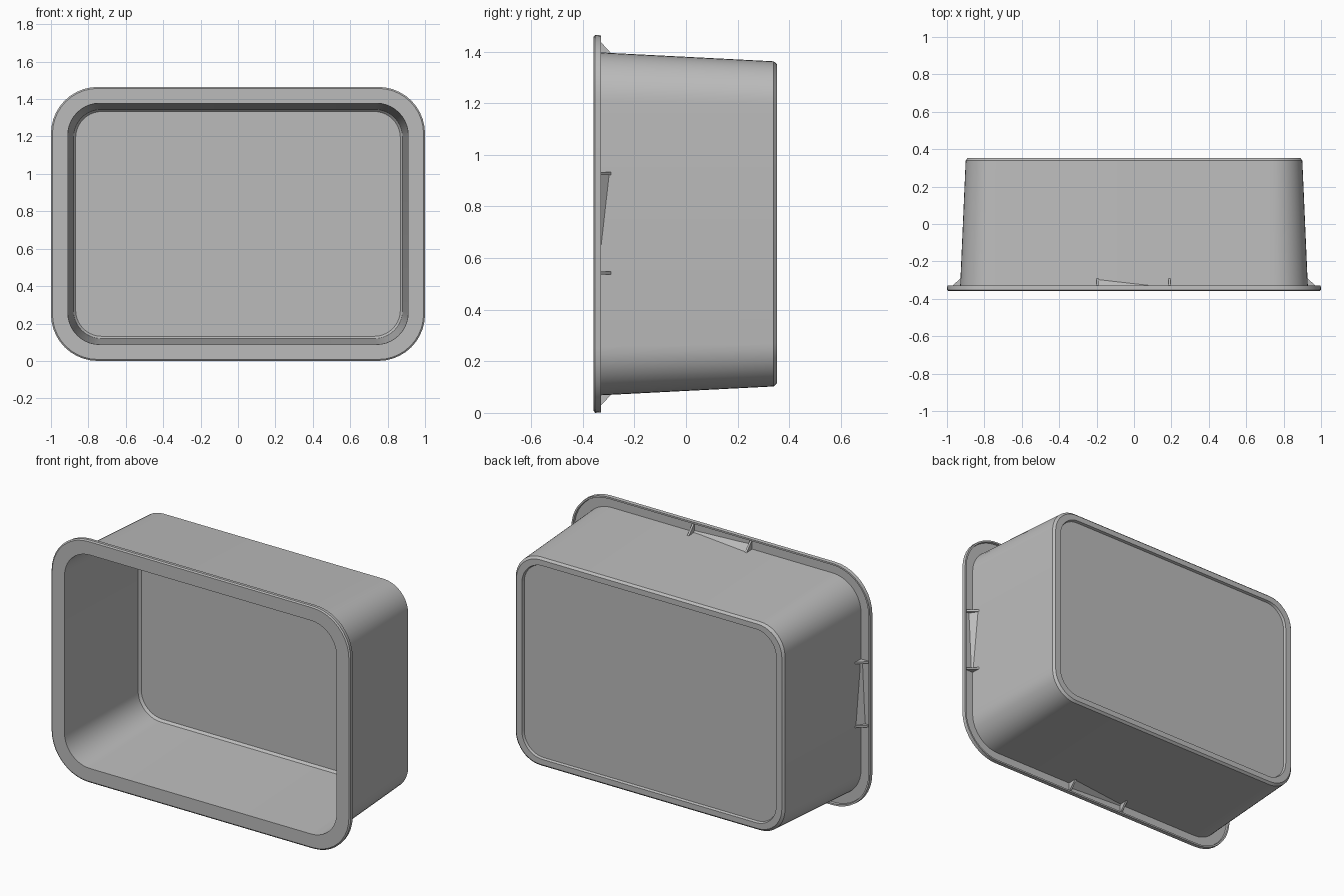
import bpy, bmesh, math
from mathutils import Vector

if "Cube" in bpy.data.objects:
    bpy.data.objects.remove(bpy.data.objects["Cube"])

CZ = 0.7325   # height of the tray centre

grey = bpy.data.materials.new("grey_plastic")
grey.diffuse_color = (0.5, 0.5, 0.5, 1)
grey.use_nodes = True
grey.node_tree.nodes["Principled BSDF"].inputs["Base Color"].default_value = grey.diffuse_color


def rounded_loop(bm, hx, hz, r, y, seg=10):
    """Rounded rectangle of vertices in the xz plane."""
    verts = []
    for k, (sx, sz) in enumerate([(1, 1), (-1, 1), (-1, -1), (1, -1)]):
        for i in range(seg + 1):
            a = math.pi / 2 * (k + i / seg)
            verts.append(bm.verts.new((sx * (hx - r) + r * math.cos(a), y,
                                       CZ + sz * (hz - r) + r * math.sin(a))))
    return verts


def finish(bm, name, smooth=False):
    bmesh.ops.recalc_face_normals(bm, faces=bm.faces)
    me = bpy.data.meshes.new(name)
    bm.to_mesh(me)
    bm.free()
    ob = bpy.data.objects.new(name, me)
    bpy.context.collection.objects.link(ob)
    me.materials.append(grey)
    if smooth:
        bpy.ops.object.select_all(action='DESELECT')
        ob.select_set(True)
        bpy.context.view_layer.objects.active = ob
        bpy.ops.object.shade_smooth_by_angle(angle=math.radians(25))
    return ob


# Tray: half width, half height, corner radius, depth, from outer base to inner floor
profile = [
    (0.845, 0.580, 0.130, 0.338),    # recessed base panel
    (0.850, 0.585, 0.135, 0.353),    # foot ring
    (0.888, 0.618, 0.160, 0.353),
    (0.900, 0.630, 0.165, 0.340),    # outer wall
    (0.930, 0.665, 0.190, -0.344),
    (0.986, 0.7185, 0.236, -0.344),  # underside of the flange
    (0.988, 0.7205, 0.238, -0.330),  # turned lip
    (0.998, 0.7305, 0.248, -0.330),
    (1.000, 0.7325, 0.250, -0.352),
    (0.992, 0.7245, 0.242, -0.358),  # front of the flange
    (0.910, 0.645, 0.170, -0.358),   # opening
    (0.880, 0.613, 0.150, 0.302),    # inner wall
    (0.868, 0.601, 0.140, 0.316),    # inner floor
]
bm = bmesh.new()
loops = [rounded_loop(bm, *p) for p in profile]
for a, b in zip(loops, loops[1:]):
    n = len(a)
    for i in range(n):
        j = (i + 1) % n
        bm.faces.new((a[i], a[j], b[j], b[i]))
bm.faces.new(loops[0])
bm.faces.new(loops[-1])
finish(bm, "tray", smooth=True)


def prism(bm, a, b):
    """Solid between two triangles."""
    a = [bm.verts.new(v) for v in a]
    b = [bm.verts.new(v) for v in b]
    bm.faces.new(a)
    bm.faces.new(b[::-1])
    for i in range(3):
        j = (i + 1) % 3
        bm.faces.new((a[i], b[i], b[j], a[j]))


# Each side of the flange: outward direction, running direction, wall and lip distance
sides = {
    "top": ((0, 1), (1, 0), 0.665, 0.722),
    "right": ((1, 0), (0, -1), 0.930, 0.990),
    "bottom": ((0, -1), (-1, 0), 0.665, 0.722),
    "left": ((-1, 0), (0, 1), 0.930, 0.990),
}
for name, (out, run, wall, lip) in sides.items():
    def at(t, d, y):
        return Vector((out[0] * d + run[0] * t, y, CZ + out[1] * d + run[1] * t))

    def triangle(t, top, edge):
        return [at(t, wall - 0.008, -0.346), at(t, edge, -0.346), at(t, wall - 0.004, top)]

    # Pair of triangular stacking ribs
    bm = bmesh.new()
    for t in (-0.195, 0.19):
        prism(bm, triangle(t - 0.006, -0.29, lip), triangle(t + 0.006, -0.29, lip))
    finish(bm, name + "_ribs")
    # Tapered fillet between the ribs
    bm = bmesh.new()
    prism(bm, triangle(-0.19, -0.295, wall + 0.03), triangle(0.19, -0.335, wall + 0.012))
    finish(bm, name + "_fillet")
